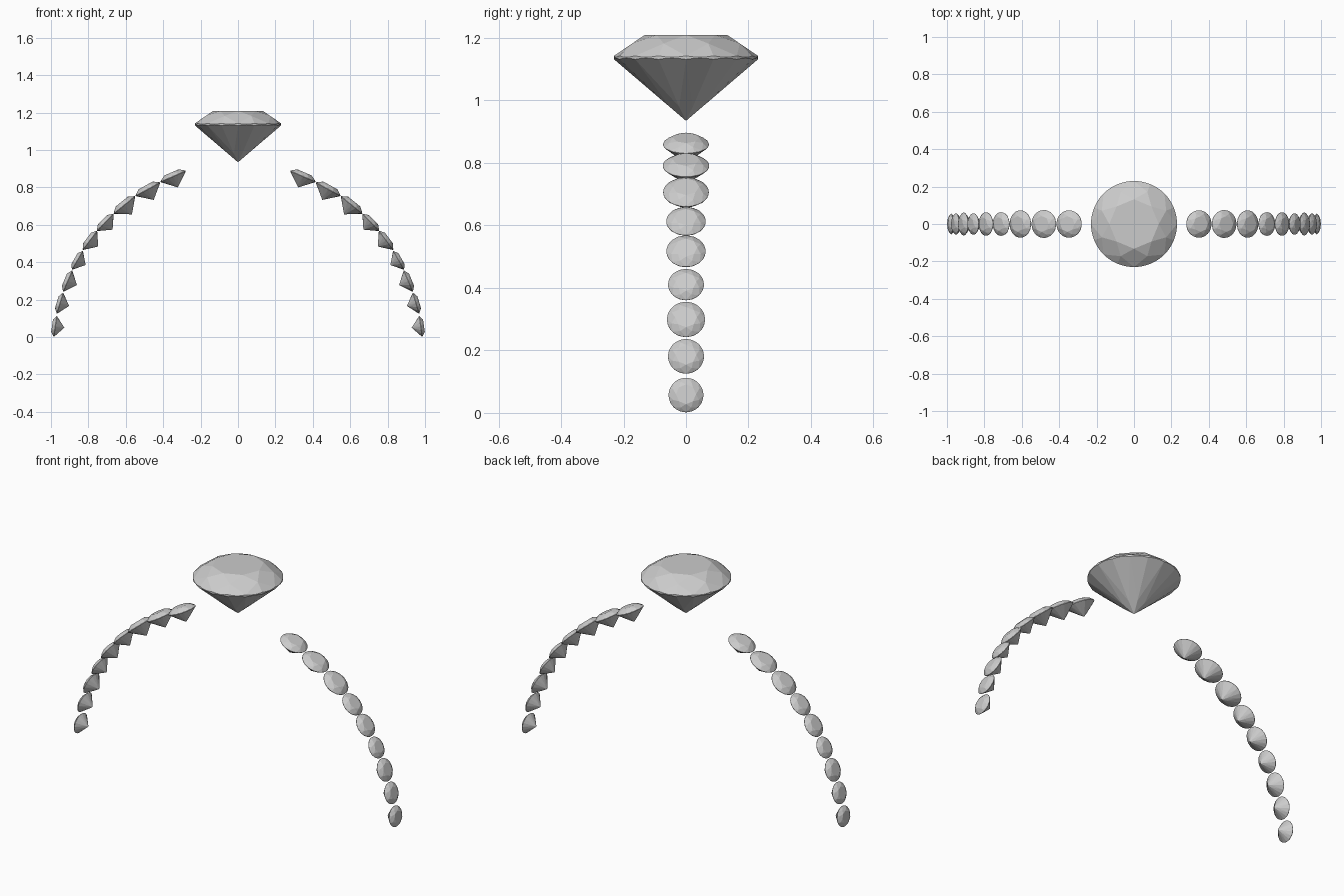
import bpy, bmesh
from math import sin, cos, pi, atan2, hypot
from mathutils import Matrix, Vector

if "Cube" in bpy.data.objects:
    bpy.data.objects.remove(bpy.data.objects["Cube"])

TABLE, CROWN, GIRDLE, PAVILION = 0.575, 0.29, 0.05, 0.855   # in girdle radii
HALF = pi / 8
SUB = 4                                                     # girdle steps per facet


def polar(r, a, z):
    return Vector((r * cos(a), r * sin(a), z))


def on_plane(p, a, b, c):
    # height of the plane a-b-c at p
    n = (b - a).cross(c - a)
    return Vector((p.x, p.y, a.z - (n.x * (p.x - a.x) + n.y * (p.y - a.y)) / n.z))


def brilliant_mesh():
    """Unit round brilliant, girdle centred on z = 0, table towards +z."""
    bm = bmesh.new()
    gt, gb = GIRDLE / 2, -GIRDLE / 2
    rm, rl = 0.81, 0.25
    zm = gt + CROWN * (1 - rm * cos(HALF)) / (1 - TABLE)
    zl = gb - PAVILION * (1 - rl * cos(HALF))
    culet = bm.verts.new((0, 0, gb - PAVILION))
    table = [polar(TABLE, 2 * k * HALF, gt + CROWN) for k in range(8)]
    mid = [polar(rm, (2 * k + 1) * HALF, zm) for k in range(8)]
    low = [polar(rl, (2 * k + 1) * HALF, zl) for k in range(8)]

    # scalloped girdle where the facets meet the round rim
    top, bottom = [], []
    for j in range(16):
        k = j // 2
        a0, a1 = j * HALF, (j + 1) * HALF
        for s in range(SUB):
            p = polar(1, a0 + HALF * s / SUB, 0)
            top.append(on_plane(p, mid[k], polar(1, a0, gt), polar(1, a1, gt)))
            bottom.append(on_plane(p, low[k], polar(1, a0, gb), polar(1, a1, gb)))
    T, M, L, GT, GB = [[bm.verts.new(p) for p in ring]
                       for ring in (table, mid, low, top, bottom)]
    n = len(GT)
    bm.faces.new(T)
    for k in range(8):
        g = 2 * k * SUB
        bm.faces.new((T[k], M[k], T[(k + 1) % 8]))            # star
        bm.faces.new((T[k], M[k - 1], GT[g], M[k]))           # bezel
        bm.faces.new((culet, L[k], GB[g], L[k - 1]))          # pavilion main
        for start in (g, g + SUB):                            # girdle facets
            ids = [(start + i) % n for i in range(SUB + 1)]
            bm.faces.new([M[k]] + [GT[i] for i in ids])
            bm.faces.new([L[k]] + [GB[i] for i in reversed(ids)])
    for i in range(n):
        j = (i + 1) % n
        bm.faces.new((GT[i], GB[i], GB[j], GT[j]))
    bmesh.ops.recalc_face_normals(bm, faces=bm.faces)
    mesh = bpy.data.meshes.new("brilliant_cut")
    bm.to_mesh(mesh)
    bm.free()
    return mesh


def stone(name, mesh, centre, radius, tilt=0.0):
    ob = bpy.data.objects.new(name, mesh)
    bpy.context.collection.objects.link(ob)
    ob.matrix_world = (Matrix.Translation(centre) @ Matrix.Rotation(tilt, 4, 'Y')
                       @ Matrix.Scale(radius, 4))
    return ob


gem = brilliant_mesh()

# Large centre stone
stone("centre_stone", gem, (0, 0, 1.137), 0.23)

# Side stones: girdle ends (upper x, z, lower x, z) along the band
ends = [(0.280, 0.888, 0.414, 0.830), (0.417, 0.826, 0.547, 0.755),
        (0.551, 0.752, 0.664, 0.660), (0.666, 0.658, 0.754, 0.568),
        (0.754, 0.567, 0.829, 0.467), (0.830, 0.460, 0.887, 0.361),
        (0.887, 0.355, 0.934, 0.243), (0.935, 0.236, 0.968, 0.126),
        (0.969, 0.112, 0.985, 0.002)]
for i, (x1, z1, x2, z2) in enumerate(ends, 1):
    tilt = atan2(z1 - z2, x2 - x1)
    r = hypot(x2 - x1, z2 - z1) / 2
    for side, sx in (("right", 1), ("left", -1)):
        stone(f"{side}_side_stone_{i}", gem,
              (sx * (x1 + x2) / 2, 0, (z1 + z2) / 2), r, sx * tilt)
